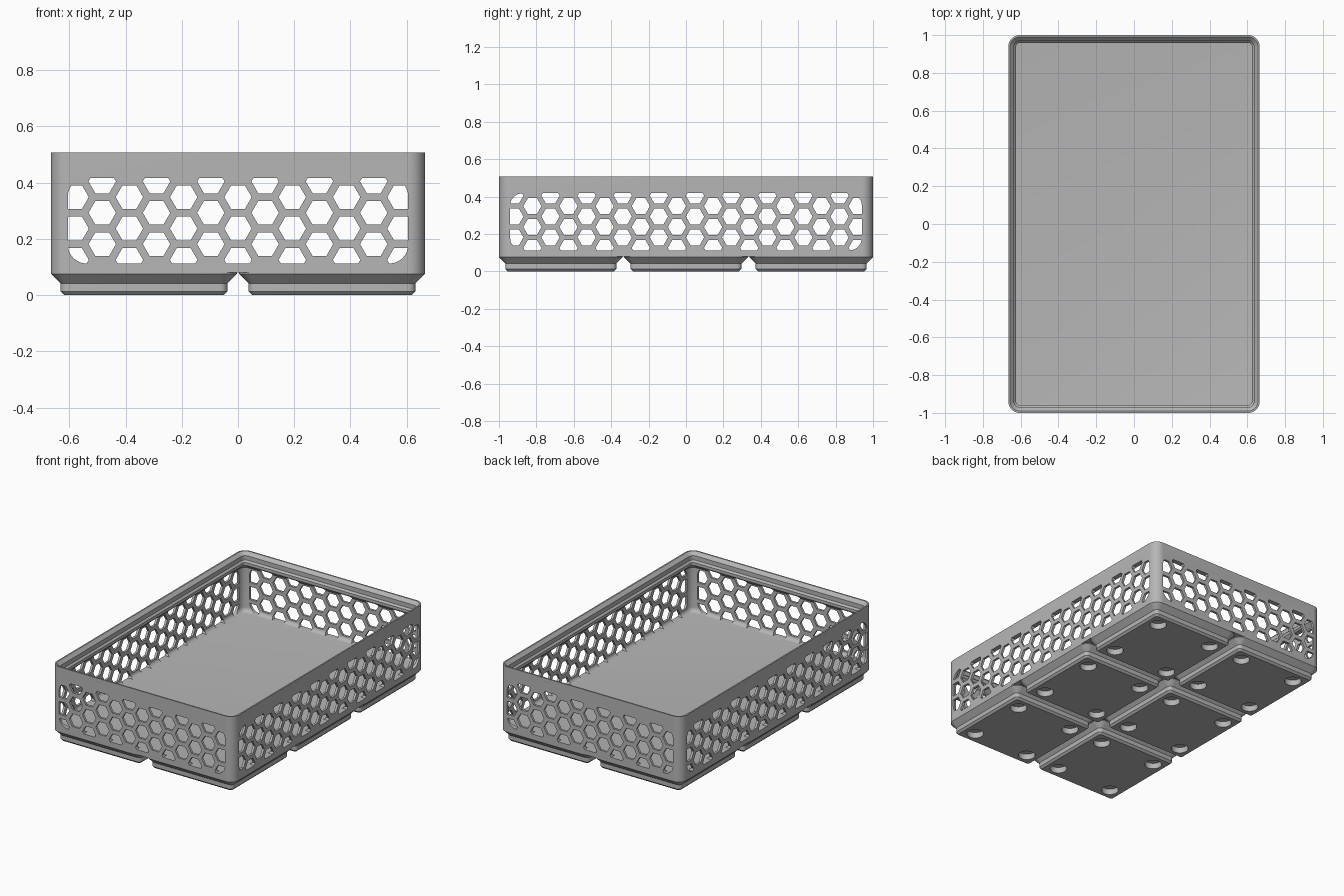
import bpy, bmesh, math

if "Cube" in bpy.data.objects:
    bpy.data.objects.remove(bpy.data.objects["Cube"])

MM = 2 / 125.5            # working in millimetres, scaled to the final size
HALF_X, HALF_Y, CORNER = 41.75, 62.75, 3.75
PITCH, FLOOR, BODY_BASE = 42, 7, 5

grey = bpy.data.materials.new("plain grey")
grey.use_nodes = True
COLOUR = (0.47, 0.47, 0.47, 1)
grey.diffuse_color = COLOUR
grey.node_tree.nodes["Principled BSDF"].inputs["Base Color"].default_value = COLOUR


def rounded_rect(hx, hy, r, steps=8):
    """Corner points of a rounded rectangle, counter-clockwise."""
    pts = []
    for q, (sx, sy) in enumerate([(1, 1), (-1, 1), (-1, -1), (1, -1)]):
        for i in range(steps + 1):
            a = math.pi / 2 * (q + i / steps)
            pts.append((sx * (hx - r) + r * math.cos(a),
                        sy * (hy - r) + r * math.sin(a)))
    return pts


def loft(bm, rings):
    """Skin a stack of equal-length rings and cap both ends."""
    rows = [[bm.verts.new([c * MM for c in p]) for p in ring] for ring in rings]
    n = len(rows[0])
    for a, b in zip(rows, rows[1:]):
        for i in range(n):
            j = (i + 1) % n
            bm.faces.new((a[i], a[j], b[j], b[i]))
    bm.faces.new(rows[0][::-1])
    bm.faces.new(rows[-1])


def finish(name, bm):
    bmesh.ops.recalc_face_normals(bm, faces=bm.faces)
    mesh = bpy.data.meshes.new(name)
    bm.to_mesh(mesh)
    bm.free()
    mesh.materials.append(grey)
    ob = bpy.data.objects.new(name, mesh)
    bpy.context.collection.objects.link(ob)
    return ob


def activate(ob):
    bpy.ops.object.select_all(action='DESELECT')
    ob.select_set(True)
    bpy.context.view_layer.objects.active = ob


def boolean(ob, cutter, operation):
    activate(ob)
    mod = ob.modifiers.new("cut", 'BOOLEAN')
    mod.operation, mod.object, mod.solver = operation, cutter, 'EXACT'
    bpy.ops.object.modifier_apply(modifier=mod.name)
    bpy.data.objects.remove(cutter)


def smooth(ob):
    activate(ob)
    bpy.ops.object.shade_smooth_by_angle(angle=math.radians(30))


def inset_rings(profile, hx, hy, r):
    """Rounded rectangles from (inset, height) pairs."""
    return [[(x, y, z) for x, y in rounded_rect(hx - d, hy - d, r - d)]
            for d, z in profile]


# Tray body: outer wall, stacking lip, inner wall, floor fillet
WALL, FILLET = 0.95, 1.8
profile = [(0, BODY_BASE), (0, 31.8), (0.6, 31.8), (1.9, 30.5), (1.9, 28.7),
           (2.6, 28), (2.6, 26.8), (WALL, 25.15)]
for i in range(7):
    a = math.pi / 2 * i / 6
    profile.append((WALL + FILLET * (1 - math.cos(a)),
                    FLOOR + FILLET * (1 - math.sin(a))))
bm = bmesh.new()
loft(bm, inset_rings(profile, HALF_X, HALF_Y, CORNER))
tray = finish("tray_body", bm)

# Honeycomb openings, trimmed to a rounded panel on each wall
CELL, HOLE = 7, 5.3
LOW, HIGH = FLOOR + 0.05, 26.2
MID = (LOW + HIGH) / 2


def prism(bm, outline, reach, along_x):
    loft(bm, [[(d, u, z) if along_x else (u, d, z) for u, z in outline]
              for d in (-reach, reach)])


def honeycomb(columns, first_sign, half, along_x):
    bm = bmesh.new()
    step, radius = CELL * math.sqrt(3) / 2, HOLE / math.sqrt(3)
    for c in range(columns):
        u = (c - (columns - 1) / 2) * step
        shift = first_sign * (-1) ** c * CELL / 4
        for k in (-1, 0, 1):
            z = MID + shift + k * CELL
            prism(bm, [(u + radius * math.cos(math.pi / 3 * i),
                        z + radius * math.sin(math.pi / 3 * i))
                       for i in range(6)], 80, along_x)
    cells = finish("honeycomb_cutter", bm)
    bm = bmesh.new()
    panel = rounded_rect(half, (HIGH - LOW) / 2, 4.2)
    prism(bm, [(u, MID + v) for u, v in panel], 75, along_x)
    boolean(cells, finish("panel_cutter", bm), 'INTERSECT')
    return cells


boolean(tray, honeycomb(13, -1, HALF_X - 3.75, False), 'DIFFERENCE')
boolean(tray, honeycomb(20, 1, HALF_Y - 3.75, True), 'DIFFERENCE')
smooth(tray)

# Feet: stepped pads with four round magnet pockets each
foot_profile = [(2.95, 0), (2.15, 0.8), (2.15, 2.6), (0, 4.75), (0, BODY_BASE)]
bm = bmesh.new()
loft(bm, inset_rings(foot_profile, 20.75, 20.75, CORNER))
foot = finish("foot", bm)

bm = bmesh.new()
for sx in (-13, 13):
    for sy in (-13, 13):
        disc = [(sx + x, sy + y) for x, y in rounded_rect(3.25, 3.25, 3.249)]
        loft(bm, [[(x, y, z) for x, y in disc] for z in (-1, 2.4)])
boolean(foot, finish("pocket_cutter", bm), 'DIFFERENCE')
smooth(foot)

for i in range(2):
    for j in range(3):
        copy = bpy.data.objects.new(f"foot_{i + 1}_{j + 1}", foot.data)
        copy.location = ((i - 0.5) * PITCH * MM, (j - 1) * PITCH * MM, 0)
        bpy.context.collection.objects.link(copy)
bpy.data.objects.remove(foot)
